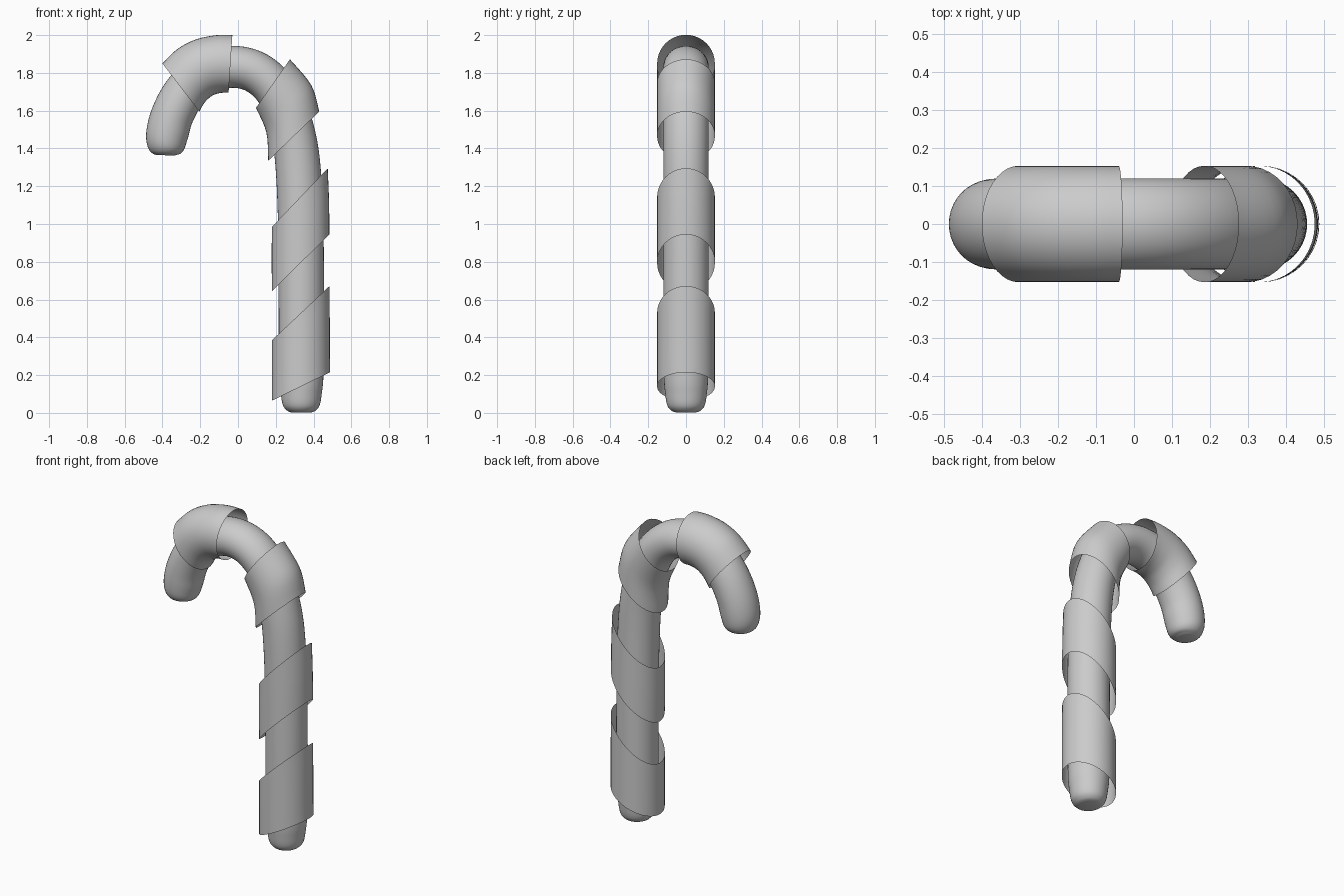
import bpy, bmesh, math

if "Cube" in bpy.data.objects:
    bpy.data.objects.remove(bpy.data.objects["Cube"])

SEG = 40


def spline(pts, steps=5):
    """Catmull-Rom through tuples of any length."""
    p = [pts[0]] + list(pts) + [pts[-1]]
    out = []
    for i in range(1, len(p) - 2):
        for s in range(steps):
            t = s / steps
            out.append(tuple(
                0.5 * (2 * b + (c - a) * t + (2 * a - 5 * b + 4 * c - d) * t * t
                       + (3 * b - a - 3 * c + d) * t ** 3)
                for a, b, c, d in zip(p[i - 1], p[i], p[i + 1], p[i + 2])))
    return out + [tuple(pts[-1])]


def loft(name, rings, ry, capped):
    """Skin elliptical rings given as (inner x, inner z, outer x, outer z)."""
    bm = bmesh.new()
    loops = []
    for (ix, iz, ox, oz), r in zip(rings, ry):
        loop = []
        for k in range(SEG):
            a = 2 * math.pi * k / SEG
            c = (1 + math.cos(a)) / 2
            loop.append(bm.verts.new((ix + (ox - ix) * c, r * math.sin(a),
                                      iz + (oz - iz) * c)))
        loops.append(loop)
    for l0, l1 in zip(loops, loops[1:]):
        for k in range(SEG):
            j = (k + 1) % SEG
            bm.faces.new((l0[k], l1[k], l1[j], l0[j]))
    if capped:
        bm.faces.new(loops[0])
        bm.faces.new(loops[-1])
    else:
        bmesh.ops.reverse_faces(bm, faces=bm.faces[:])
    if capped:
        bmesh.ops.recalc_face_normals(bm, faces=bm.faces[:])
    else:
        # open sleeves: make sure the normals face outwards
        bm.normal_update()
        f = max(bm.faces, key=lambda q: q.calc_center_median().y)
        if f.normal.y < 0:
            bmesh.ops.reverse_faces(bm, faces=bm.faces[:])
    me = bpy.data.meshes.new(name)
    bm.to_mesh(me)
    bm.free()
    ob = bpy.data.objects.new(name, me)
    bpy.context.collection.objects.link(ob)
    bpy.context.view_layer.objects.active = ob
    ob.select_set(True)
    bpy.ops.object.shade_smooth_by_angle(angle=math.radians(40))
    ob.select_set(False)


# cane body: centre x, centre z, in-plane radius, y radius
path = [(.335, .003, .055, .055), (.335, .012, .075, .078), (.335, .04, .097, .099),
        (.335, .10, .108, .110), (.335, .22, .118, .118), (.335, .6, .12, .12),
        (.332, 1.0, .12, .12), (.318, 1.3, .119, .12), (.292, 1.48, .116, .12),
        (.245, 1.63, .113, .12), (.175, 1.74, .111, .12), (.08, 1.81, .111, .12),
        (-.03, 1.832, .111, .12), (-.14, 1.81, .112, .12), (-.23, 1.755, .112, .12),
        (-.30, 1.67, .113, .12), (-.35, 1.57, .113, .12), (-.374, 1.48, .112, .117),
        (-.382, 1.415, .101, .107), (-.386, 1.38, .082, .085), (-.387, 1.364, .05, .055)]
pts = spline(path)
rings = []
for i, (x, z, r, _) in enumerate(pts):
    a, b = pts[max(i - 1, 0)], pts[min(i + 1, len(pts) - 1)]
    dx, dz = b[0] - a[0], b[1] - a[1]
    n = math.hypot(dx, dz)
    nx, nz = dz / n * r, -dx / n * r
    rings.append((x - nx, z - nz, x + nx, z + nz))
loft("cane_body", rings, [p[3] for p in pts], True)

# loose slanted stripe sleeves: inner x, z and outer x, z of each ring
stripes = {
    "stripe_lower": [(.18, .065, .487, .215), (.18, .385, .485, .672)],
    "stripe_middle": [(.18, .645, .484, .945), (.178, .82, .482, 1.12),
                      (.18, .985, .475, 1.295)],
    "stripe_upper": [(.16, 1.335, .43, 1.595), (.15, 1.485, .388, 1.735),
                     (.095, 1.615, .275, 1.872)],
    "stripe_hook": [(-.05, 1.695, -.03, 2.0), (-.09, 1.694, -.11, 2.0),
                    (-.135, 1.68, -.22, 1.978), (-.175, 1.645, -.32, 1.927),
                    (-.205, 1.595, -.40, 1.85)],
}
for name, pr in stripes.items():
    rr = spline(pr)
    loft(name, rr, [.153] * len(rr), False)
